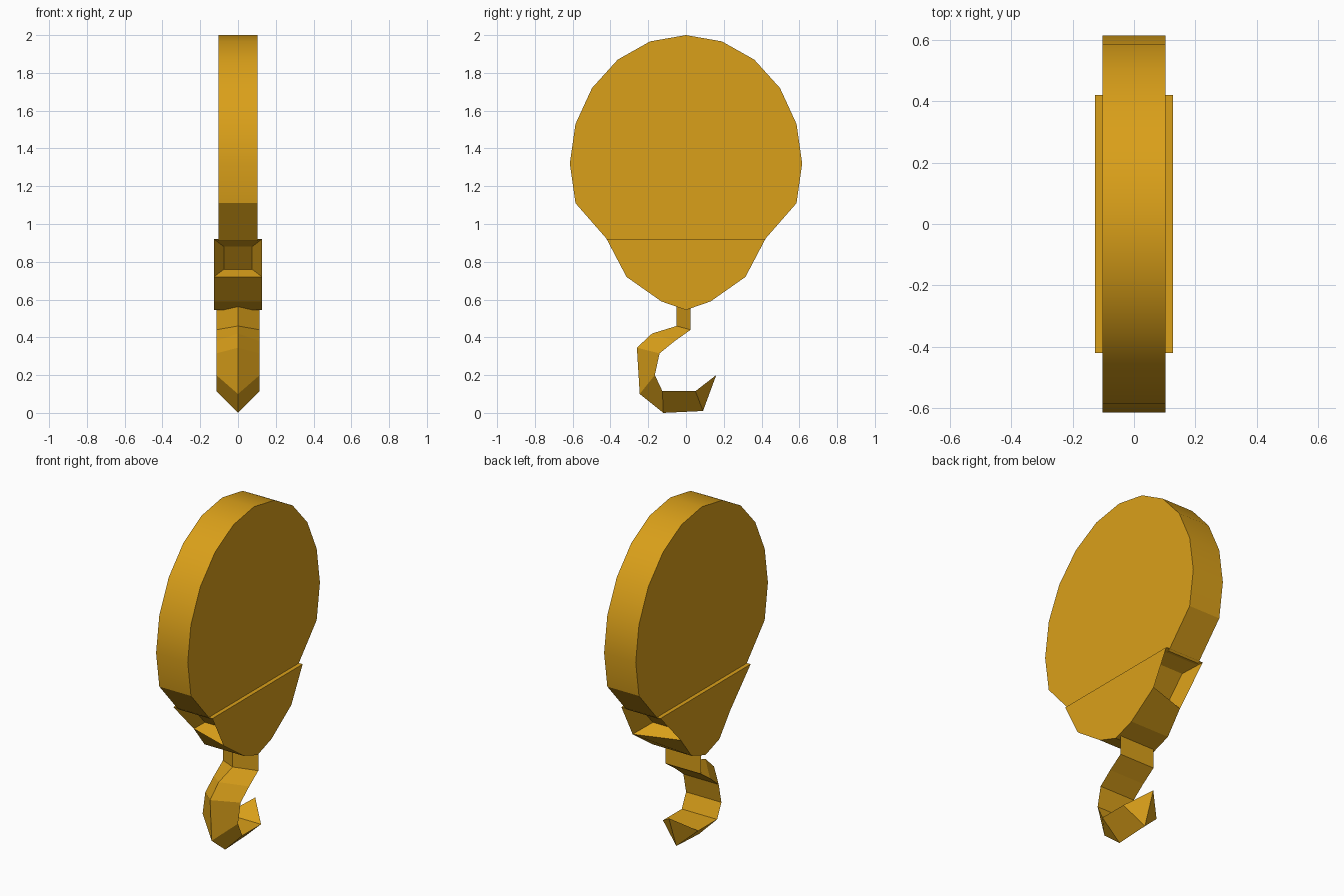
import bpy, bmesh, math

if "Cube" in bpy.data.objects:
    bpy.data.objects.remove(bpy.data.objects["Cube"])

amber = bpy.data.materials.new("amber_paint")
amber.diffuse_color = (0.70, 0.35, 0.01, 1)
amber.use_nodes = True
amber.node_tree.nodes["Principled BSDF"].inputs["Base Color"].default_value = amber.diffuse_color


def finish(bm, name, smooth=False):
    bmesh.ops.recalc_face_normals(bm, faces=bm.faces[:])
    me = bpy.data.meshes.new(name)
    bm.to_mesh(me)
    bm.free()
    ob = bpy.data.objects.new(name, me)
    bpy.context.collection.objects.link(ob)
    me.materials.append(amber)
    if smooth:
        bpy.ops.object.select_all(action='DESELECT')
        ob.select_set(True)
        bpy.context.view_layer.objects.active = ob
        bpy.ops.object.shade_smooth_by_angle(angle=math.radians(30))
    return ob


def loop(bm, x, pts):
    return [bm.verts.new((x, y, z)) for y, z in pts]


# pulley disc: 20-sided oval whose lower end narrows into the housing
bm = bmesh.new()
pts = [(0.615 * math.sin(math.radians(a)), 1.32 + 0.68 * math.cos(math.radians(a)))
       for a in range(-108, 109, 18)]
pts = [(-0.41, 0.91)] + pts + [(0.41, 0.91)]
a, b = loop(bm, 0.103, pts), loop(bm, -0.103, pts)
n = len(pts)
bm.faces.new(a)
bm.faces.new(b)
for i in range(n):
    j = (i + 1) % n
    bm.faces.new((a[i], a[j], b[j], b[i]))
finish(bm, "pulley_disc", smooth=True)

# lower housing: two cheek plates joined by sides, with a recess at each end
bm = bmesh.new()


def cheek(x, mid):
    half = [(0.42, 0.92), (mid, 0.72), (0.13, 0.59)]
    return loop(bm, x, half + [(0, 0.545)] + [(-y, z) for y, z in reversed(half)])


a, b = cheek(0.127, 0.315), cheek(-0.127, 0.23)
bm.faces.new(a)
bm.faces.new(b)
for i in range(7):
    j = (i + 1) % 7
    outer = (a[i], a[j], b[j], b[i])
    if i not in (0, 5):
        bm.faces.new(outer)
        continue
    s = 1 if i == 0 else -1
    inner = []
    for v in outer:
        high = v.co.z > 0.8
        inner.append(bm.verts.new((math.copysign(0.075, v.co.x),
                                   s * (0.31 if high else 0.20),
                                   0.88 if high else 0.76)))
    bm.faces.new(inner)
    for k in range(4):
        m = (k + 1) % 4
        bm.faces.new((outer[k], outer[m], inner[m], inner[k]))
finish(bm, "lower_housing")

# hook: triangular section, ridge on the outside and flat on the inside
ridge = [(-0.05, 0.58), (-0.05, 0.46), (-0.18, 0.42), (-0.26, 0.345),
         (-0.245, 0.10), (-0.12, 0.0), (0.09, 0.01)]
flat = [(0.025, 0.57), (0.025, 0.44), (-0.06, 0.38), (-0.14, 0.315),
        (-0.165, 0.20), (-0.125, 0.115), (0.05, 0.115)]
bm = bmesh.new()
rings = [(bm.verts.new((0, *r)), bm.verts.new((0.115, *f)), bm.verts.new((-0.115, *f)))
         for r, f in zip(ridge, flat)]
bm.faces.new(rings[0])
for p, q in zip(rings, rings[1:]):
    for k in range(3):
        m = (k + 1) % 3
        bm.faces.new((p[k], p[m], q[m], q[k]))
tip = bm.verts.new((0, 0.16, 0.20))
for k in range(3):
    bm.faces.new((rings[-1][k], rings[-1][(k + 1) % 3], tip))
finish(bm, "hook")
